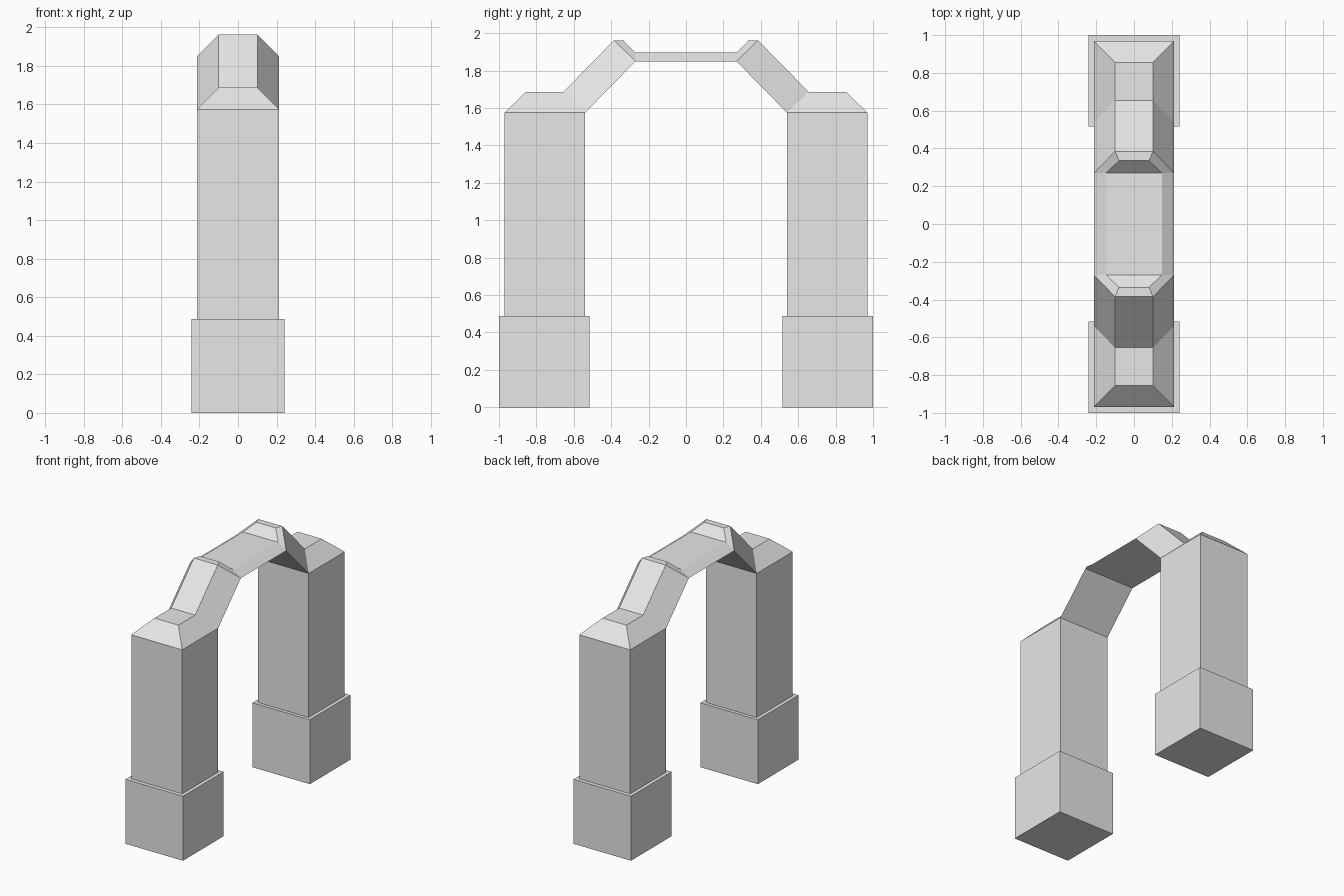
import bpy, bmesh, math

if "Cube" in bpy.data.objects:
    bpy.data.objects.remove(bpy.data.objects["Cube"])

stone = bpy.data.materials.new("light grey stone")
stone.diffuse_color = (0.8, 0.8, 0.8, 1)
stone.use_nodes = True
stone.node_tree.nodes["Principled BSDF"].inputs["Base Color"].default_value = stone.diffuse_color


def finish(bm, name):
    bmesh.ops.recalc_face_normals(bm, faces=bm.faces[:])
    mesh = bpy.data.meshes.new(name)
    bm.to_mesh(mesh)
    bm.free()
    mesh.materials.append(stone)
    obj = bpy.data.objects.new(name, mesh)
    bpy.context.collection.objects.link(obj)
    return obj


def box(name, x, y0, y1, z0, z1):
    bm = bmesh.new()
    bmesh.ops.create_cube(bm, size=1)
    for v in bm.verts:
        v.co = (2 * x * v.co.x,
                y0 + (v.co.y + 0.5) * (y1 - y0),
                z0 + (v.co.z + 0.5) * (z1 - z0))
    return finish(bm, name)


# Square plinths under both legs
box("front_plinth", 0.24, -1.0, -0.515, 0, 0.487)
box("back_plinth", 0.24, 0.515, 1.0, 0, 0.487)

# Arch sections: lower (y, z) at full width, then upper half width, y, z
W = 0.213
half = [
    ((0.97, 1.575), (0.10, 0.855, 1.687)),
    ((0.54, 1.575), (0.10, 0.655, 1.687)),
    ((0.27, 1.85), (0.10, 0.385, 1.962)),
    ((0.27, 1.85), (0.08, 0.335, 1.962)),
    ((0.27, 1.85), (0.147, 0.27, 1.896)),
]
mirrored = [((-y, z), (w, -ty, tz)) for (y, z), (w, ty, tz) in reversed(half)]
sections = half + mirrored

bm = bmesh.new()


def face(*points):
    unique = list(dict.fromkeys(points))
    if len(unique) > 2:
        bm.faces.new([bm.verts.new(p) for p in unique])


# Chamfered arch: each ring runs lower left, upper left, upper right, lower right
rings = [[(-W, y, z), (-w, ty, tz), (w, ty, tz), (W, y, z)]
         for (y, z), (w, ty, tz) in sections]
for i, (a, b) in enumerate(zip(rings, rings[1:])):
    for k in range(3):
        face(a[k], a[k + 1], b[k + 1], b[k])
    if 0 < i < len(rings) - 2:
        face(a[0], a[3], b[3], b[0])
face(*rings[0])
face(*rings[-1])

# Straight legs below the caps
for s in (1, -1):
    loop = [(-W, s * 0.97), (W, s * 0.97), (W, s * 0.54), (-W, s * 0.54)]
    for p, q in zip(loop, loop[1:] + loop[:1]):
        face((*p, 0.487), (*q, 0.487), (*q, 1.575), (*p, 1.575))
    face(*[(*p, 0.487) for p in loop])

bmesh.ops.remove_doubles(bm, verts=bm.verts[:], dist=0.0005)
bmesh.ops.dissolve_limit(bm, angle_limit=math.radians(3),
                         verts=bm.verts[:], edges=bm.edges[:])
finish(bm, "arch_and_legs")
